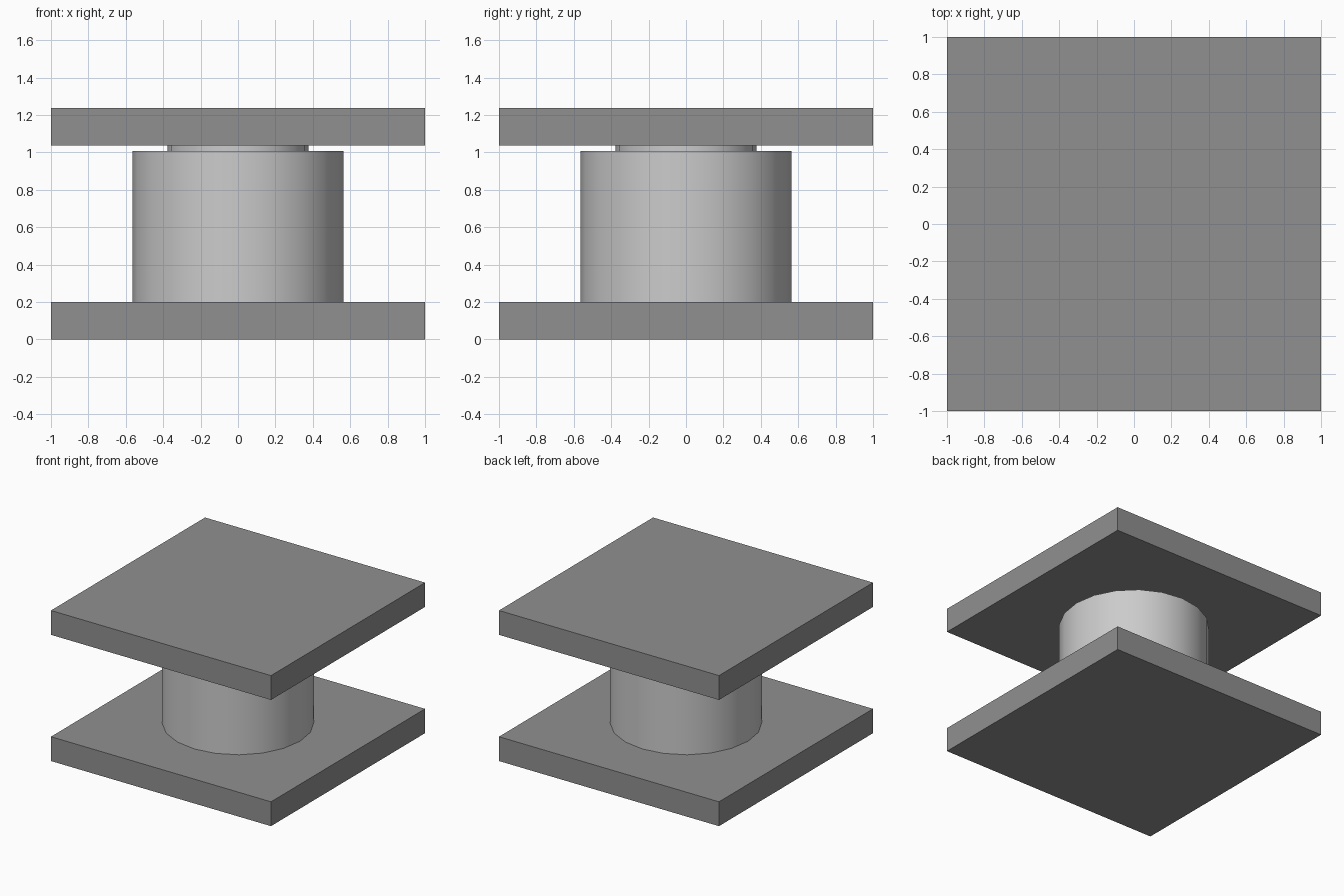
import bpy, bmesh, math

if "Cube" in bpy.data.objects:
    bpy.data.objects.remove(bpy.data.objects["Cube"])

SIDES = 20

# dark grey for the plates
dark = bpy.data.materials.new("dark_grey")
dark.diffuse_color = (0.28, 0.28, 0.28, 1)
dark.use_nodes = True
dark.node_tree.nodes["Principled BSDF"].inputs["Base Color"].default_value = dark.diffuse_color


def plate(name, z0, z1):
    bpy.ops.mesh.primitive_cube_add(size=1, location=(0, 0, (z0 + z1) / 2))
    obj = bpy.context.object
    obj.name = name
    for v in obj.data.vertices:
        v.co.x *= 2
        v.co.y *= 2
        v.co.z *= z1 - z0
    obj.data.materials.append(dark)


def cylinder(name, radius, z0, z1):
    bpy.ops.mesh.primitive_cylinder_add(vertices=SIDES, radius=radius, depth=z1 - z0,
                                        location=(0, 0, (z0 + z1) / 2))
    bpy.context.object.name = name
    bpy.ops.object.shade_smooth_by_angle(angle=math.radians(30))


# square end plates
plate("base_plate", 0, 0.2)
plate("top_plate", 1.037, 1.237)

# thick body standing on the base, and the narrower piston carrying the top plate
cylinder("cylinder_body", 0.565, 0.2, 1.008)
cylinder("piston", 0.376, 0.9, 1.037)
